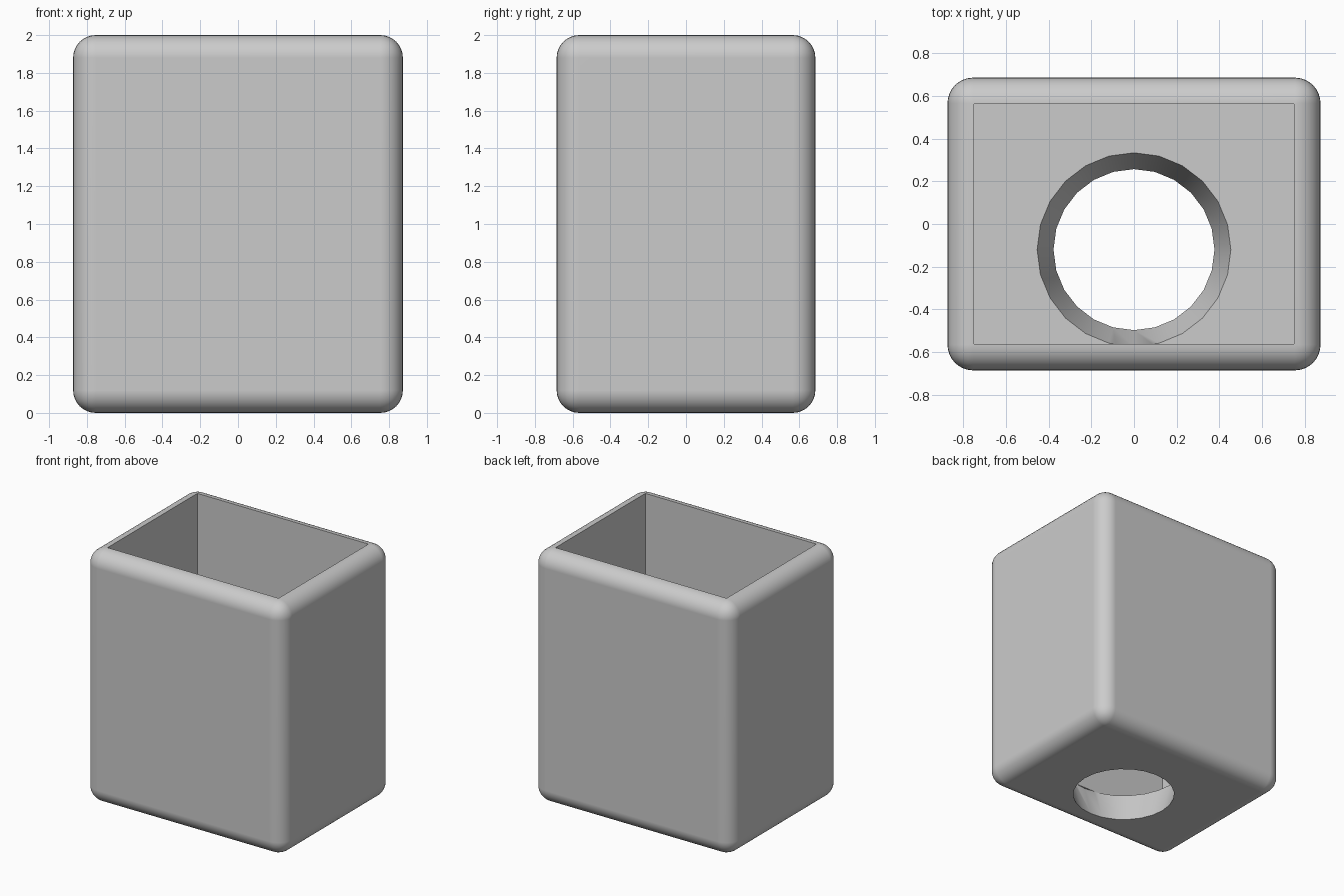
import bpy
import bmesh
import math
from mathutils import Matrix

if "Cube" in bpy.data.objects:
    bpy.data.objects.remove(bpy.data.objects["Cube"], do_unlink=True)

HALF_X, HALF_Y, HEIGHT = 0.873, 0.685, 2.0
ROUND, WALL, FLOOR = 0.12, 0.123, 0.25
HOLE_Y, HOLE_LOW, HOLE_HIGH = -0.12, 0.377, 0.454

grey = bpy.data.materials.new("light_grey")
grey.use_nodes = True
colour = (0.6, 0.6, 0.6, 1)
grey.diffuse_color = colour
grey.node_tree.nodes["Principled BSDF"].inputs["Base Color"].default_value = colour


def add_object(name, bm):
    mesh = bpy.data.meshes.new(name)
    bm.to_mesh(mesh)
    bm.free()
    mesh.materials.append(grey)
    obj = bpy.data.objects.new(name, mesh)
    bpy.context.collection.objects.link(obj)
    return obj


def box(name, half_x, half_y, low, high):
    bm = bmesh.new()
    place = Matrix.Translation((0, 0, (low + high) / 2))
    size = Matrix.Diagonal((2 * half_x, 2 * half_y, high - low, 1))
    bmesh.ops.create_cube(bm, size=1, matrix=place @ size)
    return add_object(name, bm)


def apply(obj, modifier):
    bpy.ops.object.select_all(action='DESELECT')
    obj.select_set(True)
    bpy.context.view_layer.objects.active = obj
    bpy.ops.object.modifier_apply(modifier=modifier.name)


# Rounded outer body
body = box("open_box", HALF_X, HALF_Y, 0, HEIGHT)
bevel = body.modifiers.new("rounding", 'BEVEL')
bevel.width = ROUND
bevel.segments = 8
apply(body, bevel)

# Square-cornered cavity, open at the top
cavity = box("cavity_cutter", HALF_X - WALL, HALF_Y - WALL, FLOOR, HEIGHT + 0.2)

# Tapered round hole through the floor, ending just at the floor top
drop = 0.1
slope = (HOLE_HIGH - HOLE_LOW) / FLOOR
top = FLOOR + 0.002
bm = bmesh.new()
bmesh.ops.create_cone(
    bm, cap_ends=True, segments=24,
    radius1=HOLE_LOW - slope * drop, radius2=HOLE_HIGH, depth=top + drop,
    matrix=Matrix.Translation((0, HOLE_Y, (top - drop) / 2)))
hole = add_object("hole_cutter", bm)

for cutter in (cavity, hole):
    cut = body.modifiers.new("cut", 'BOOLEAN')
    cut.operation = 'DIFFERENCE'
    cut.solver = 'EXACT'
    cut.object = cutter
    apply(body, cut)
    bpy.data.objects.remove(cutter, do_unlink=True)

# Smooth rounding with crisp inner edges
bpy.ops.object.shade_smooth_by_angle(angle=math.radians(30))
weighted = body.modifiers.new("clean_shading", 'WEIGHTED_NORMAL')
weighted.keep_sharp = True
